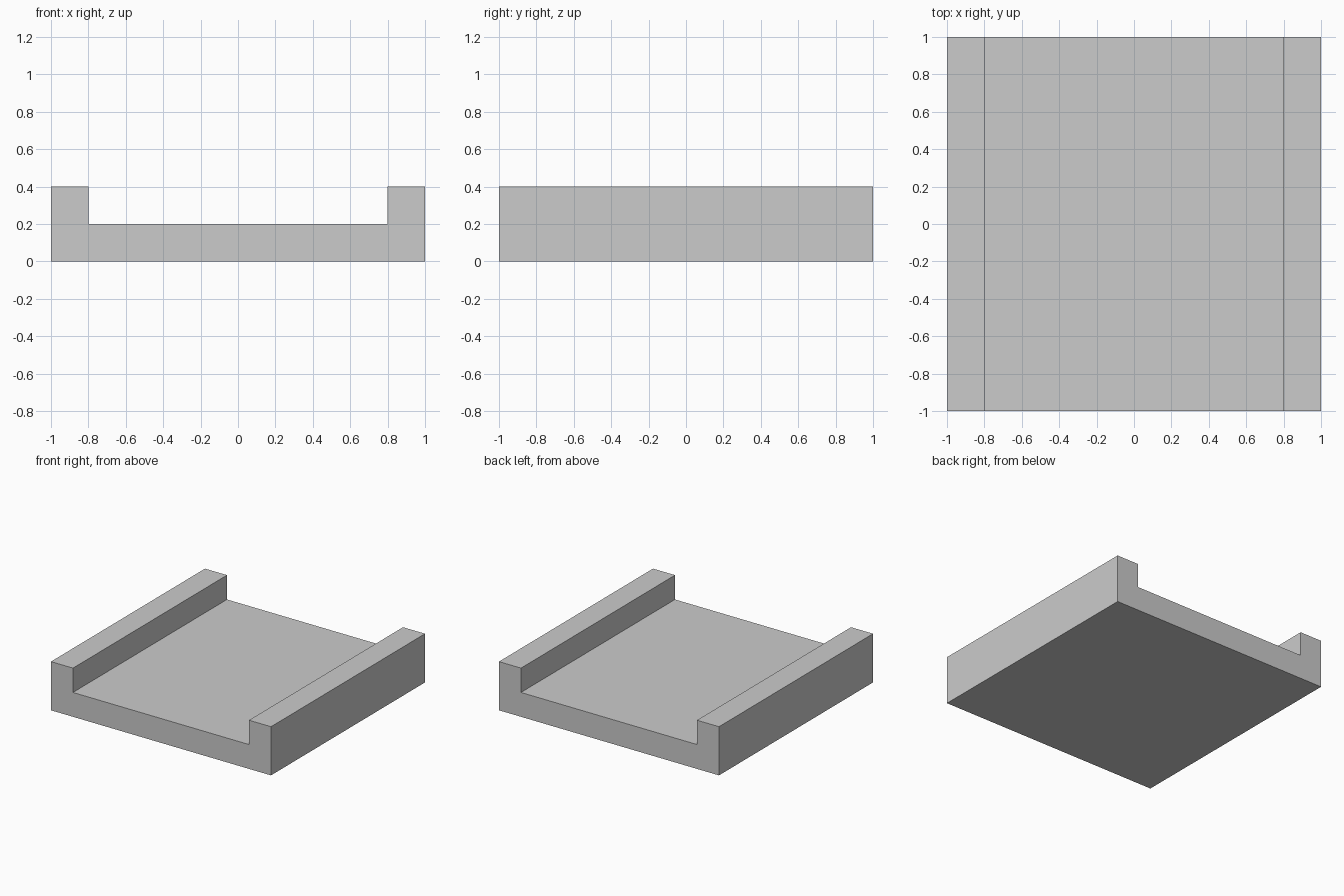
import bpy
import bmesh

if "Cube" in bpy.data.objects:
    bpy.data.objects.remove(bpy.data.objects["Cube"])

HALF = 1.0      # half width and half depth
INNER = 0.8     # inner face of the side rails
FLOOR = 0.2     # channel floor height
HEIGHT = 0.4    # rail top height

# U-shaped cross-section in x, z, drawn from the right half and mirrored
right = [(HALF, 0), (HALF, HEIGHT), (INNER, HEIGHT), (INNER, FLOOR)]
profile = right + [(-x, z) for x, z in reversed(right)]

# Channel tray: extrude the section from front to back
bm = bmesh.new()
section = bm.faces.new([bm.verts.new((x, -HALF, z)) for x, z in profile])
result = bmesh.ops.extrude_face_region(bm, geom=[section], use_keep_orig=True)
moved = [v for v in result["geom"] if isinstance(v, bmesh.types.BMVert)]
bmesh.ops.translate(bm, verts=moved, vec=(0, 2 * HALF, 0))
bmesh.ops.recalc_face_normals(bm, faces=bm.faces[:])

mesh = bpy.data.meshes.new("channel_tray")
bm.to_mesh(mesh)
bm.free()
tray = bpy.data.objects.new("channel_tray", mesh)
bpy.context.collection.objects.link(tray)
